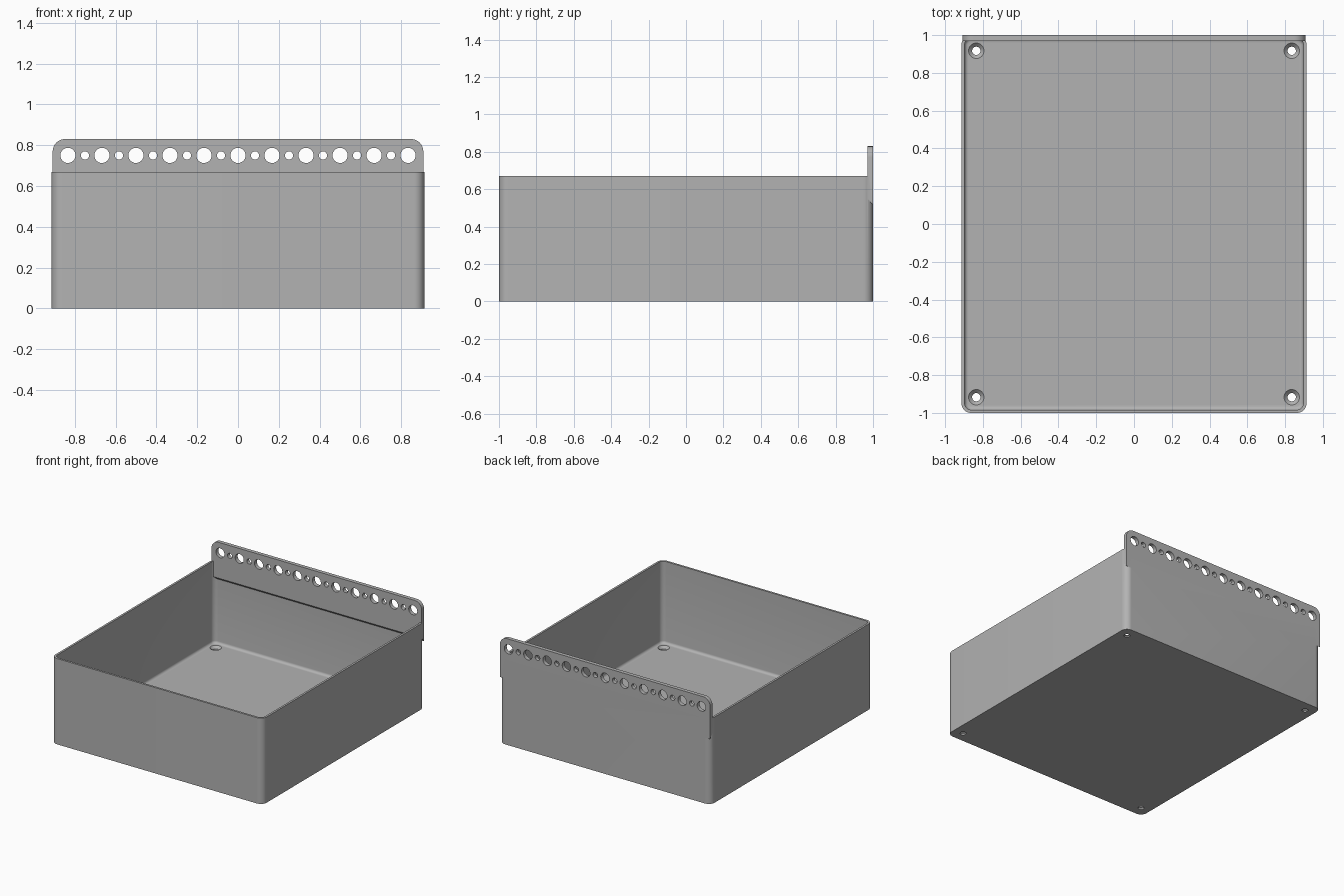
import bpy, bmesh, math
from mathutils import Matrix

if "Cube" in bpy.data.objects:
    bpy.data.objects.remove(bpy.data.objects["Cube"], do_unlink=True)

HALF_X, HEIGHT, WALL, FLOOR = 0.913, 0.67, 0.016, 0.03
LIP_TOP, LIP_FRONT, LIP_X = 0.83, 0.97, 0.908

grey = bpy.data.materials.new("plain_grey")
grey.use_nodes = True
grey.diffuse_color = (0.45, 0.45, 0.45, 1)
grey.node_tree.nodes["Principled BSDF"].inputs["Base Color"].default_value = (0.45, 0.45, 0.45, 1)


def make_object(name, bm):
    bmesh.ops.recalc_face_normals(bm, faces=bm.faces[:])
    mesh = bpy.data.meshes.new(name)
    bm.to_mesh(mesh)
    bm.free()
    mesh.materials.append(grey)
    obj = bpy.data.objects.new(name, mesh)
    bpy.context.collection.objects.link(obj)
    return obj


def rounded_block(name, hx, hy, z0, z1, radius, floor_radius=0):
    """Block with rounded upright corners and an optional rounded bottom rim."""
    bm = bmesh.new()
    bmesh.ops.create_cube(bm, size=2)
    for v in bm.verts:
        v.co = (v.co.x * hx, v.co.y * hy, z1 if v.co.z > 0 else z0)
    upright = [e for e in bm.edges if abs(e.verts[0].co.z - e.verts[1].co.z) > 0.1]
    bmesh.ops.bevel(bm, geom=upright, offset=radius, segments=10, profile=0.5, affect='EDGES')
    if floor_radius:
        rim = [e for e in bm.edges if all(v.co.z < z0 + 0.001 for v in e.verts)]
        bmesh.ops.bevel(bm, geom=rim, offset=floor_radius, segments=5, profile=0.5, affect='EDGES')
    return make_object(name, bm)


def add_cone(bm, location, r1, r2, depth, along_y=False):
    turn = Matrix.Rotation(math.pi / 2, 4, 'X') if along_y else Matrix.Identity(4)
    bmesh.ops.create_cone(bm, cap_ends=True, segments=40, radius1=r1, radius2=r2,
                          depth=depth, matrix=Matrix.Translation(location) @ turn)


def combine(target, tool, operation):
    """Apply a boolean and discard the tool."""
    mod = target.modifiers.new("combine", 'BOOLEAN')
    mod.operation, mod.object, mod.solver = operation, tool, 'EXACT'
    bpy.context.view_layer.objects.active = target
    bpy.ops.object.modifier_apply(modifier=mod.name)
    bpy.data.objects.remove(tool, do_unlink=True)


# Open tray with a filleted floor
tray = rounded_block("tray", HALF_X, 1, 0, HEIGHT, 0.05)
cavity = rounded_block("cavity", HALF_X - WALL, 1 - WALL, FLOOR, HEIGHT + 0.2, 0.036, 0.02)
combine(tray, cavity, 'DIFFERENCE')

# Hanging plate on the back wall, with a sloping underside
bm = bmesh.new()
profile = [(LIP_FRONT, LIP_TOP), (1, LIP_TOP), (1, 0.515), (LIP_FRONT, 0.55)]
face = bm.faces.new([bm.verts.new((-LIP_X, y, z)) for y, z in profile])
extruded = bmesh.ops.extrude_face_region(bm, geom=[face])["geom"]
bmesh.ops.translate(bm, vec=(2 * LIP_X, 0, 0),
                    verts=[g for g in extruded if isinstance(g, bmesh.types.BMVert)])
corners = [e for e in bm.edges
           if all(v.co.z > LIP_TOP - 0.01 for v in e.verts)
           and abs(e.verts[0].co.x - e.verts[1].co.x) < 0.01]
bmesh.ops.bevel(bm, geom=corners, offset=0.06, segments=10, profile=0.5, affect='EDGES')
plate = make_object("hanging_plate", bm)

# Row of alternating large and small holes
bm = bmesh.new()
for i in range(-10, 11):
    radius = 0.037 if i % 2 == 0 else 0.02
    add_cone(bm, (i / 12, 0.985, 0.75), radius, radius, 0.2, True)
combine(plate, make_object("hole_row", bm), 'DIFFERENCE')
combine(tray, plate, 'UNION')

# Countersunk screw holes in the floor corners
for part, r1, r2, z, depth in (("screw_holes", 0.022, 0.022, 0, 0.2),
                               ("countersinks", 0.022, 0.042, FLOOR - 0.009, 0.02)):
    bm = bmesh.new()
    for x in (-0.835, 0.835):
        for y in (-0.917, 0.917):
            add_cone(bm, (x, y, z), r1, r2, depth)
    combine(tray, make_object(part, bm), 'DIFFERENCE')

bpy.ops.object.select_all(action='DESELECT')
tray.select_set(True)
bpy.context.view_layer.objects.active = tray
bpy.ops.object.shade_smooth_by_angle(angle=math.radians(30))
